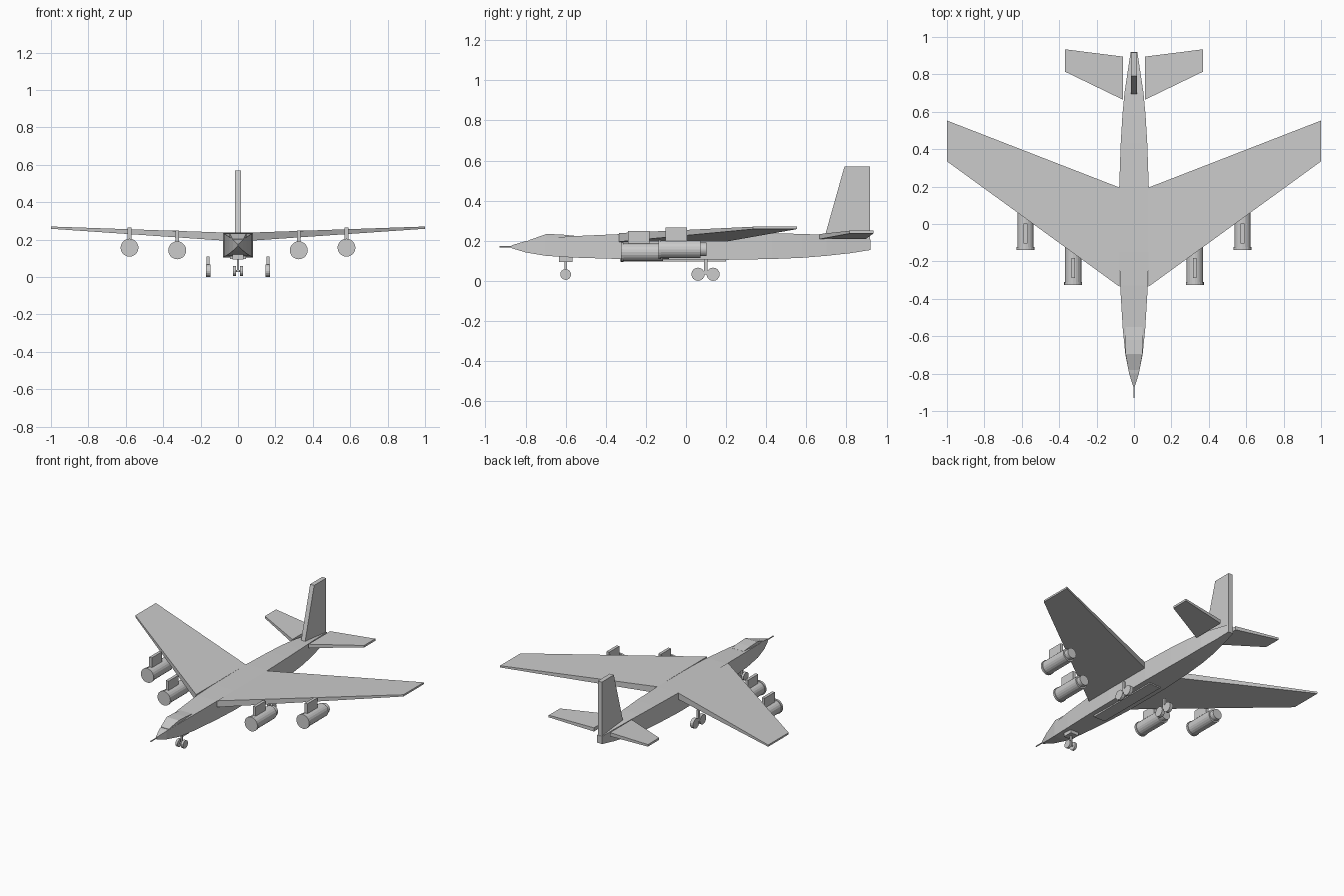
import bpy, bmesh
from math import radians
from mathutils import Matrix, Vector

if "Cube" in bpy.data.objects:
    bpy.data.objects.remove(bpy.data.objects["Cube"])


def finish(name, bm, mirror=False):
    bmesh.ops.recalc_face_normals(bm, faces=bm.faces)
    me = bpy.data.meshes.new(name)
    bm.to_mesh(me)
    bm.free()
    ob = bpy.data.objects.new(name, me)
    bpy.context.collection.objects.link(ob)
    if mirror:
        mod = ob.modifiers.new("mirror", 'MIRROR')
        mod.use_mirror_merge = False
    return ob


def loft(name, rings, mirror=False):
    """Skin a closed tube through rings of equal point count."""
    bm = bmesh.new()
    vr = [[bm.verts.new(p) for p in r] for r in rings]
    n = len(vr[0])
    for a, b in zip(vr, vr[1:]):
        for i in range(n):
            j = (i + 1) % n
            bm.faces.new((a[i], a[j], b[j], b[i]))
    bm.faces.new(vr[0])
    bm.faces.new(vr[-1])
    return finish(name, bm, mirror)


def body(name, sections):
    """Rectangular sections given as (y, half width, z low, z high)."""
    return loft(name, [[(-w, y, a), (w, y, a), (w, y, b), (-w, y, b)]
                       for y, w, a, b in sections])


def panel(name, ends):
    """Slab wing, each end given as (x, y front, y back, z low, z high)."""
    return loft(name, [[(x, f, a), (x, r, a), (x, r, b), (x, f, b)]
                       for x, f, r, a, b in ends], True)


def box(name, x, y, z, mirror=False):
    return loft(name, [[(v, y[0], z[0]), (v, y[1], z[0]),
                        (v, y[1], z[1]), (v, y[0], z[1])] for v in x], mirror)


def cylinder(bm, centre, radius, length, axis, sides):
    rot = Matrix.Rotation(radians(90), 4, 'X' if axis == 'y' else 'Y')
    bmesh.ops.create_cone(bm, cap_ends=True, segments=sides, radius1=radius,
                          radius2=radius, depth=length,
                          matrix=Matrix.Translation(Vector(centre)) @ rot)


# Fuselage and cockpit
body("fuselage", [
    (-0.87, 0.004, 0.163, 0.177), (-0.80, 0.026, 0.142, 0.198),
    (-0.70, 0.046, 0.125, 0.213), (-0.56, 0.060, 0.116, 0.223),
    (-0.33, 0.074, 0.109, 0.233), (-0.15, 0.079, 0.105, 0.236),
    (0.20, 0.079, 0.105, 0.238), (0.43, 0.071, 0.109, 0.237),
    (0.58, 0.062, 0.115, 0.234), (0.70, 0.051, 0.125, 0.229),
    (0.82, 0.033, 0.138, 0.217), (0.92, 0.018, 0.154, 0.205)])
body("cockpit_canopy", [
    (-0.78, 0.030, 0.190, 0.204), (-0.695, 0.045, 0.20, 0.234),
    (-0.62, 0.045, 0.20, 0.231), (-0.55, 0.045, 0.20, 0.224)])
body("belly_doors", [(-0.33, 0.042, 0.097, 0.112), (0.20, 0.042, 0.097, 0.112)])

# Nose probe
bm = bmesh.new()
cylinder(bm, (0, -0.895, 0.17), 0.004, 0.07, 'y', 8)
finish("nose_probe", bm)

# Flying surfaces
panel("wings", [(0.078, -0.335, 0.195, 0.195, 0.238),
                (1.0, 0.335, 0.553, 0.258, 0.270)])
panel("tailplanes", [(0.06, 0.665, 0.895, 0.208, 0.233),
                     (0.37, 0.815, 0.934, 0.236, 0.250)])
loft("tail_fin", [[(x, 0.69, 0.215), (x, 0.918, 0.195),
                   (x, 0.918, 0.57), (x, 0.79, 0.57)] for x in (-0.015, 0.015)])

# Engines on pylons
for label, x, y, z, top in (("inner", 0.325, -0.325, 0.143, 0.248),
                            ("outer", 0.58, -0.138, 0.157, 0.266)):
    bm = bmesh.new()
    cylinder(bm, (x, y + 0.105, z), 0.044, 0.21, 'y', 20)
    cylinder(bm, (x, y + 0.007, z), 0.048, 0.014, 'y', 20)
    cylinder(bm, (x, y + 0.22, z), 0.034, 0.04, 'y', 20)
    finish(label + "_engine", bm, True)
    box(label + "_pylon", (x - 0.01, x + 0.01), (y + 0.035, y + 0.142),
        (z + 0.03, top), True)

# Nose gear
box("nose_gear_bay", (-0.03, 0.03), (-0.632, -0.565), (0.095, 0.125))
box("nose_strut", (-0.006, 0.006), (-0.606, -0.594), (0.028, 0.10))
bm = bmesh.new()
cylinder(bm, (0.02, -0.60, 0.032), 0.027, 0.016, 'x', 16)
finish("nose_wheels", bm, True)
bm = bmesh.new()
cylinder(bm, (0, -0.60, 0.032), 0.006, 0.05, 'x', 8)
finish("nose_axle", bm)

# Main gear
box("main_strut", (0.152, 0.168), (0.09, 0.106), (0.035, 0.11), True)
box("main_bogie", (0.154, 0.164), (0.06, 0.135), (0.032, 0.044), True)
bm = bmesh.new()
for y in (0.06, 0.135):
    cylinder(bm, (0.159, y, 0.033), 0.033, 0.022, 'x', 16)
finish("main_wheels", bm, True)
